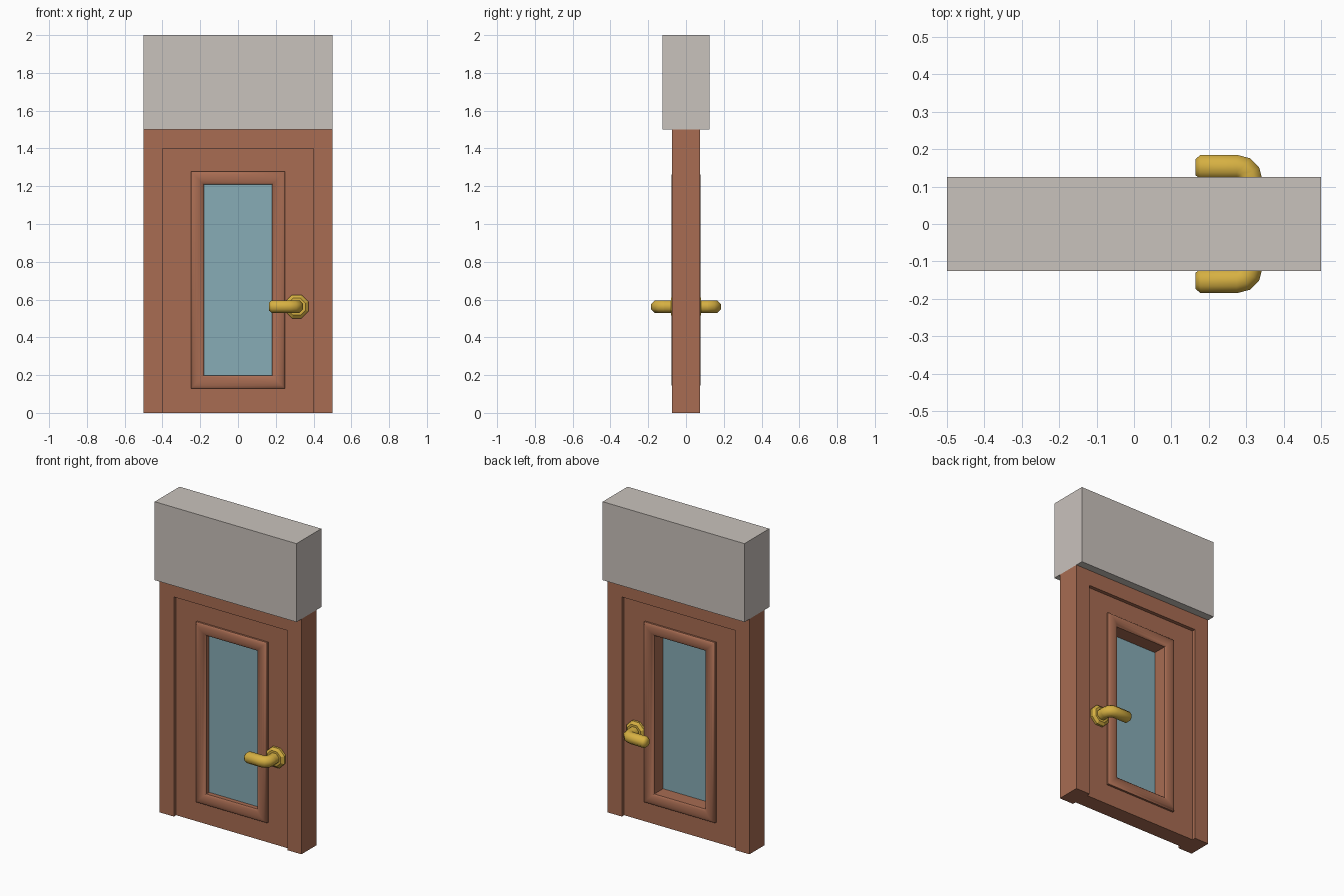
import bpy, bmesh, math
from mathutils import Vector

if "Cube" in bpy.data.objects:
    bpy.data.objects.remove(bpy.data.objects["Cube"])


def material(name, rgb):
    m = bpy.data.materials.new(name)
    lin = [(c / 255 / 12.92) if c < 11 else ((c / 255 + 0.055) / 1.055) ** 2.4 for c in rgb]
    m.diffuse_color = (*lin, 1)
    m.use_nodes = True
    m.node_tree.nodes["Principled BSDF"].inputs["Base Color"].default_value = m.diffuse_color
    return m


WOOD = material("brown wood", (168, 108, 82))
WALL = material("pale plaster", (201, 194, 188))
GLASS = material("blue glass", (135, 172, 182))
BRASS = material("brass", (214, 176, 66))


def finish(name, bm, mat, smooth=None):
    bmesh.ops.recalc_face_normals(bm, faces=bm.faces)
    me = bpy.data.meshes.new(name)
    bm.to_mesh(me)
    bm.free()
    me.materials.append(mat)
    ob = bpy.data.objects.new(name, me)
    bpy.context.collection.objects.link(ob)
    if smooth:
        bpy.ops.object.select_all(action='DESELECT')
        ob.select_set(True)
        bpy.context.view_layer.objects.active = ob
        bpy.ops.object.shade_smooth_by_angle(angle=math.radians(smooth))
    return ob


def loft(name, loops, mat, closed=False, smooth=None):
    """Skin a list of point loops; either close it on itself or cap the ends."""
    bm = bmesh.new()
    rings = [[bm.verts.new(p) for p in lp] for lp in loops]
    n = len(rings[0])
    pairs = list(zip(rings, rings[1:]))
    if closed:
        pairs.append((rings[-1], rings[0]))
    else:
        bm.faces.new(rings[0])
        bm.faces.new(rings[-1])
    for a, b in pairs:
        for i in range(n):
            j = (i + 1) % n
            bm.faces.new((a[i], a[j], b[j], b[i]))
    return finish(name, bm, mat, smooth)


def rect(hx, z0, z1, y):
    return [(-hx, y, z0), (hx, y, z0), (hx, y, z1), (-hx, y, z1)]


def box(name, hx, z0, z1, y0, y1, mat):
    return loft(name, [rect(hx, z0, z1, y0), rect(hx, z0, z1, y1)], mat)


# wall block above the door
box("lintel_wall", 0.5, 1.5, 2.0, -0.125, 0.125, WALL)

# U-shaped door frame
u = [(-.5, 0), (-.4, 0), (-.4, 1.4), (.4, 1.4), (.4, 0), (.5, 0), (.5, 1.5), (-.5, 1.5)]
loft("door_frame", [[(x, y, z) for x, z in u] for y in (-.075, .075)], WOOD)

# recessed door leaf with a window opening
D = 0.052
loft("door_leaf", [rect(.4, 0, 1.4, -D), rect(.4, 0, 1.4, D),
                   rect(.22, .16, 1.245, D), rect(.22, .16, 1.245, -D)], WOOD, closed=True)

# rounded window moulding, mitred at the corners, through both sides
half = [(0, .04), (0, .064), (.006, .071), (.017, .076), (.032, .078),
        (.047, .076), (.06, .071), (.07, .062)]
prof = half + [(d, -y) for d, y in reversed(half)]
loft("window_moulding", [rect(.25 - d, .128 + d, 1.278 - d, y) for d, y in prof],
     WOOD, closed=True, smooth=40)

# glass pane, set towards the front
box("window_glass", 0.185, 0.19, 1.215, -0.034, -0.026, GLASS)

# handles on both sides
HX, HZ, R = 0.311, 0.563, 0.033


def ring(cx, cy, r, side, tilt):
    """Octagon about (cx, cy); tilt 0 faces along y, 90 degrees faces along x."""
    out = []
    rr = r / math.cos(math.pi / 8)
    for i in range(8):
        a = math.pi / 8 + i * math.pi / 4
        w = rr * math.cos(a)
        out.append((cx + w * math.cos(tilt), side * (cy + w * math.sin(tilt)), HZ + rr * math.sin(a)))
    return out


for side, label in ((-1, "front"), (1, "back")):
    loft(label + "_handle_rose", [ring(HX, .045, .062, side, 0), ring(HX, .066, .062, side, 0),
                                  ring(HX, .08, .046, side, 0)], BRASS)
    # neck, rounded elbow, lever with a chamfered tip
    q = math.pi / 2
    loops = [ring(HX, .07, R, side, 0), ring(HX, .115, R, side, 0)]
    for k in range(0, 4):
        t = q * k / 3
        loops.append(ring(HX - .036 + .036 * math.cos(t), .116 + .036 * math.sin(t), R, side, t))
    loops += [ring(.178, .152, R, side, q), ring(.165, .152, .022, side, q)]
    loft(label + "_handle_lever", loops, BRASS, smooth=50)
